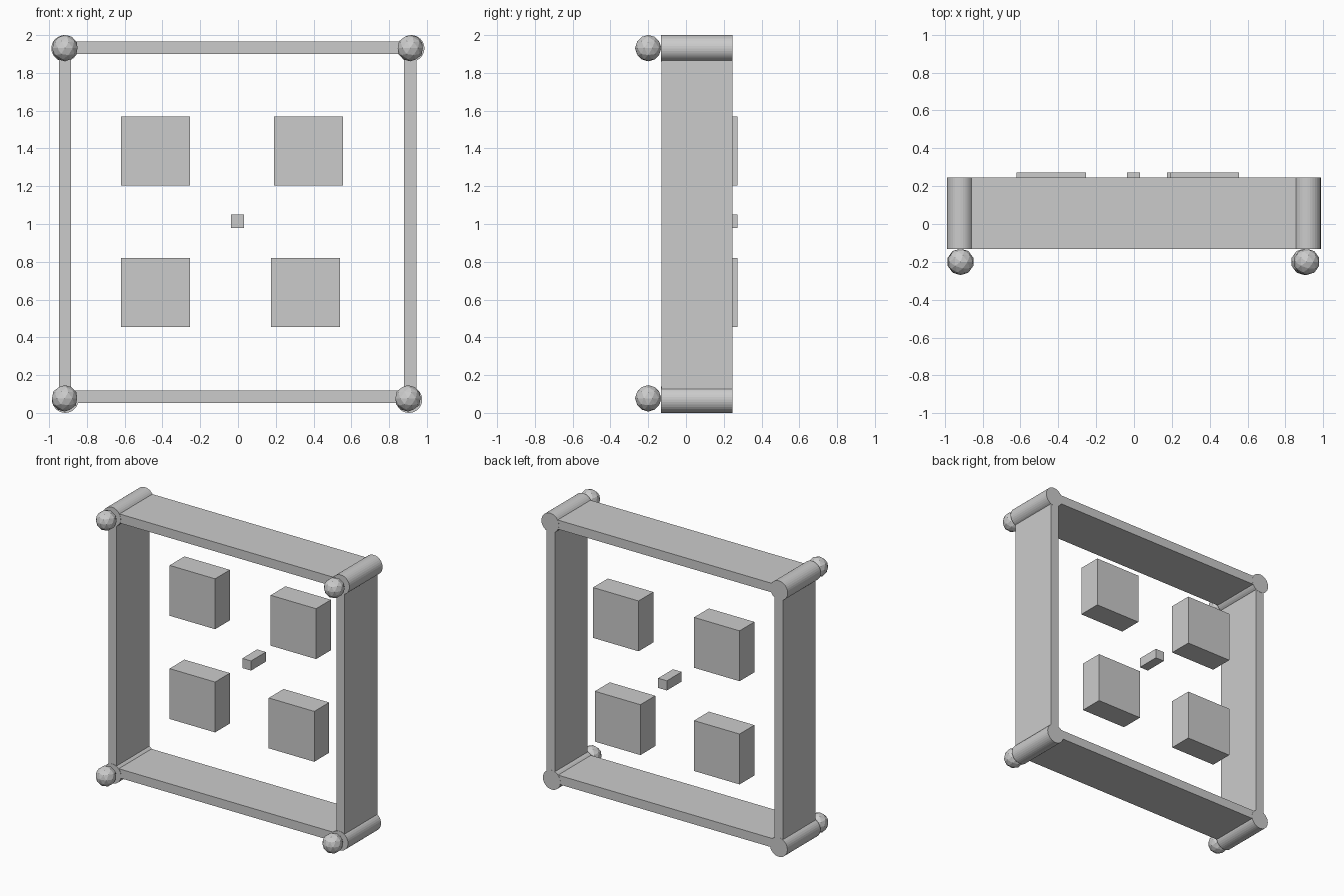
import bpy, math

if "Cube" in bpy.data.objects:
    bpy.data.objects.remove(bpy.data.objects["Cube"])

grey = bpy.data.materials.new("plain grey")
grey.diffuse_color = (0.6, 0.6, 0.6, 1)
grey.use_nodes = True
grey.node_tree.nodes["Principled BSDF"].inputs["Base Color"].default_value = grey.diffuse_color


def finish(name):
    ob = bpy.context.object
    ob.name = name
    ob.data.materials.append(grey)
    return ob


def box(name, x0, x1, y0, y1, z0, z1):
    bpy.ops.mesh.primitive_cube_add(
        size=1, location=((x0 + x1) / 2, (y0 + y1) / 2, (z0 + z1) / 2))
    ob = finish(name)
    ob.scale = (x1 - x0, y1 - y0, z1 - z0)


FRONT, BACK = -0.131, 0.245

# frame bars
box("left_bar", -0.948, -0.883, FRONT, BACK, 0.07, 1.93)
box("right_bar", 0.88, 0.945, FRONT, BACK, 0.07, 1.93)
box("bottom_bar", -0.915, 0.91, FRONT, BACK, 0.053, 0.118)
box("top_bar", -0.915, 0.91, FRONT, BACK, 1.90, 1.966)

# corner posts running front to back, each with a faceted ball in front
corners = {
    "bottom_left": ((-0.915, 0.07), (-0.918, 0.077)),
    "bottom_right": ((0.905, 0.07), (0.90, 0.077)),
    "top_left": ((-0.918, 1.93), (-0.916, 1.931)),
    "top_right": ((0.917, 1.93), (0.912, 1.931)),
}
for name, ((px, pz), (bx, bz)) in corners.items():
    y0, y1 = FRONT - 0.002, BACK + 0.001
    bpy.ops.mesh.primitive_cylinder_add(
        vertices=32, radius=0.07, depth=y1 - y0,
        location=(px, (y0 + y1) / 2, pz), rotation=(math.pi / 2, 0, 0))
    finish(name + "_post")
    bpy.ops.mesh.primitive_ico_sphere_add(
        subdivisions=2, radius=0.07, location=(bx, -0.2, bz))
    finish(name + "_ball")

# floating blocks at the back of the frame
S, B0, B1 = 0.365, 0.102, 0.272
for name, x, z in (("top_left", -0.62, 1.203), ("top_right", 0.19, 1.203),
                   ("bottom_left", -0.62, 0.455), ("bottom_right", 0.175, 0.455)):
    box(name + "_block", x, x + S, B0, B1, z, z + S)
box("centre_block", -0.037, 0.033, B0, B1, 0.98, 1.05)
